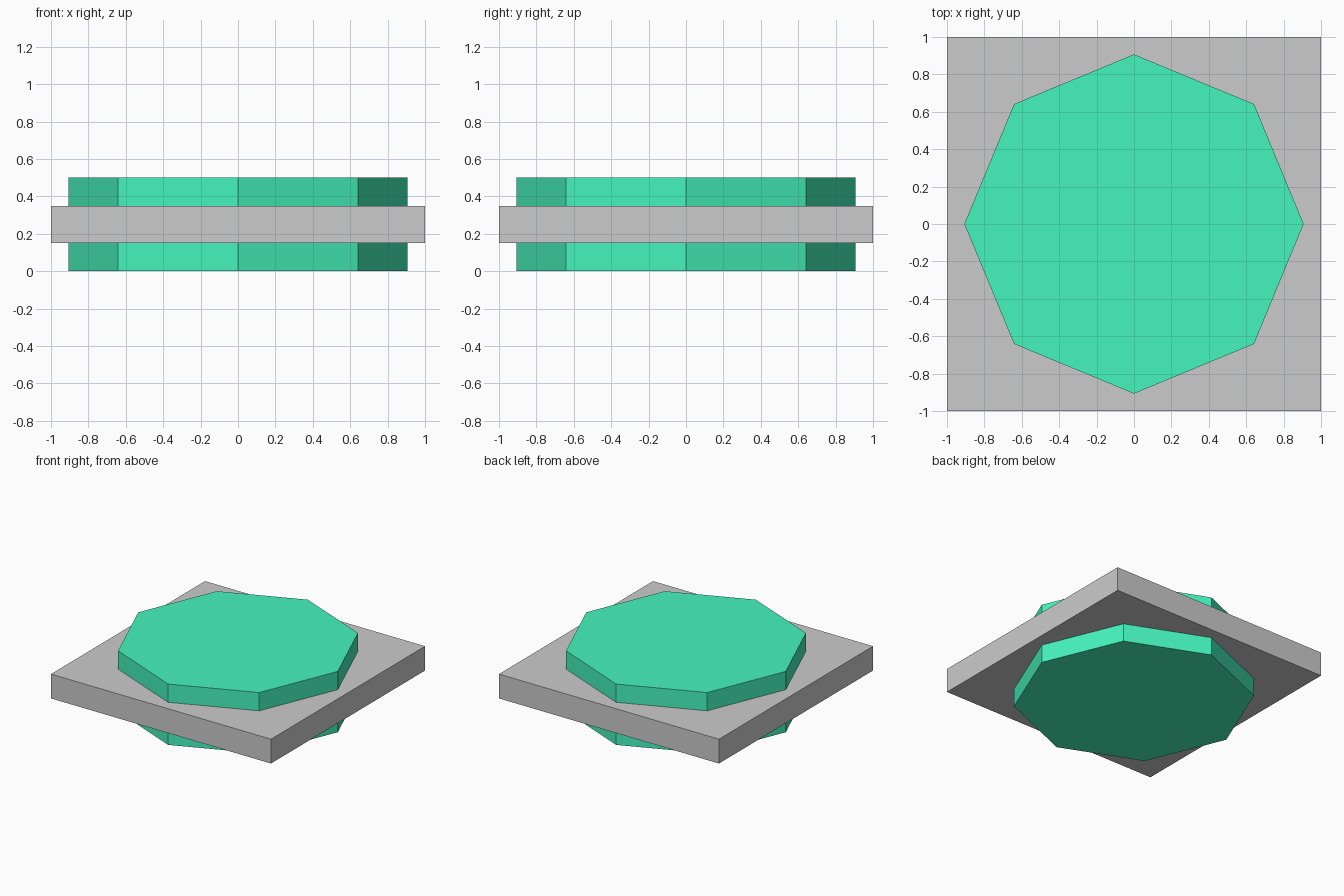
import bpy
import math

if "Cube" in bpy.data.objects:
    bpy.data.objects.remove(bpy.data.objects["Cube"])

HEIGHT = 0.50
MID = HEIGHT / 2

# Square plate
bpy.ops.mesh.primitive_cube_add(size=1, location=(0, 0, MID))
plate = bpy.context.object
plate.name = "square_plate"
plate.scale = (2, 2, 0.20)
bpy.ops.object.transform_apply(location=False, rotation=False, scale=True)

# Octagonal core passing through the plate, corners on the axes
bpy.ops.mesh.primitive_cylinder_add(vertices=8, radius=0.907, depth=HEIGHT,
                                    location=(0, 0, MID))
core = bpy.context.object
core.name = "octagonal_core"

# Green finish
green = bpy.data.materials.new("green")
green.diffuse_color = (0.06, 0.91, 0.50, 1)
green.use_nodes = True
green.node_tree.nodes["Principled BSDF"].inputs["Base Color"].default_value = green.diffuse_color
core.data.materials.append(green)
